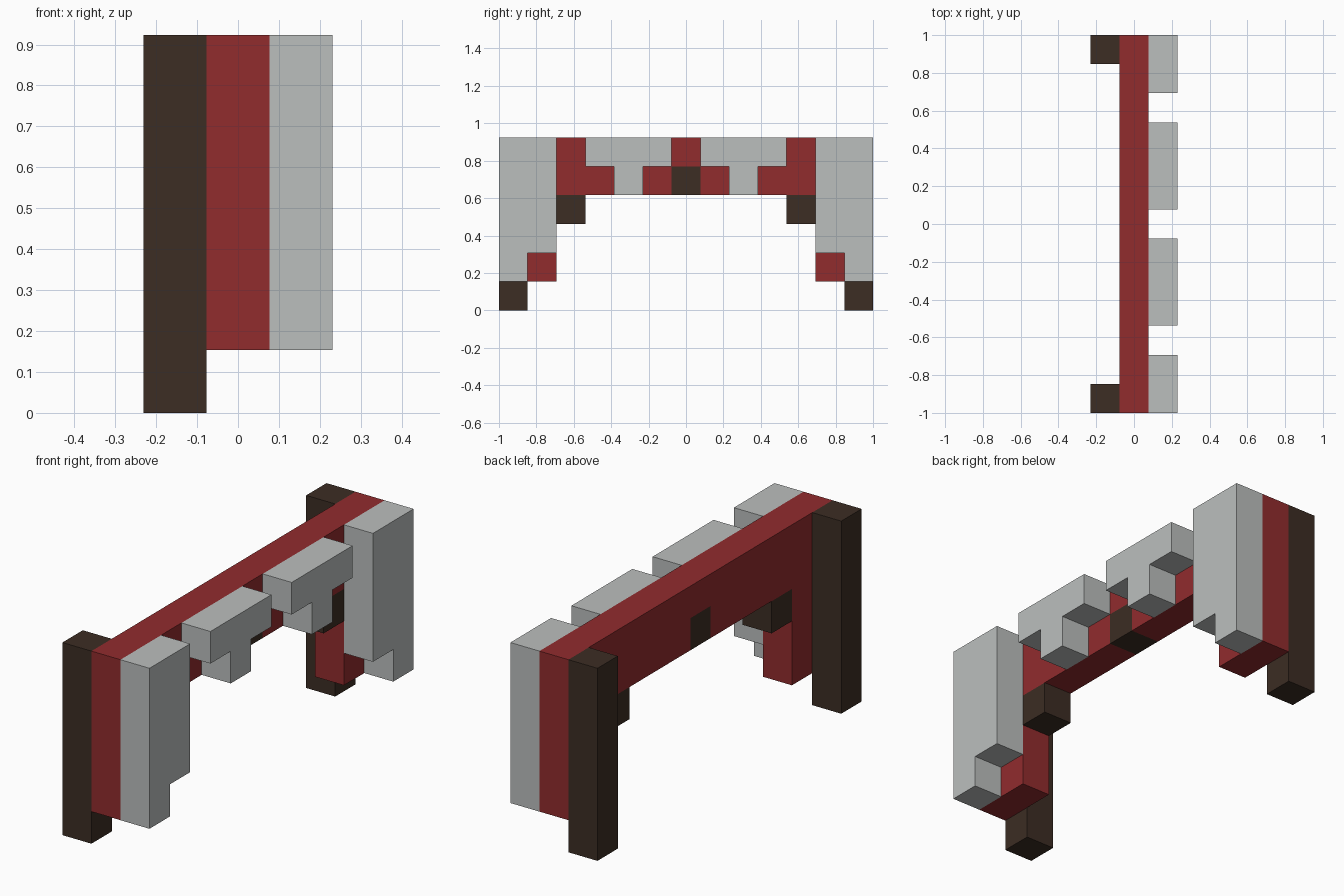
import bpy, bmesh

if "Cube" in bpy.data.objects:
    bpy.data.objects.remove(bpy.data.objects["Cube"], do_unlink=True)

CELL = 2 / 13  # the model is built on a block grid, 13 cells long


def material(name, rgb):
    mat = bpy.data.materials.new(name)
    mat.use_nodes = True
    mat.diffuse_color = (*rgb, 1)
    mat.node_tree.nodes["Principled BSDF"].inputs["Base Color"].default_value = (*rgb, 1)
    return mat


grey = material("pale grey", (0.50, 0.52, 0.515))
red = material("deep red", (0.285, 0.025, 0.027))
brown = material("dark brown", (0.045, 0.026, 0.017))


def slab(name, outline, layer, mat):
    """Extrude a side outline (y, z in cells) across one layer of x."""
    bm = bmesh.new()
    x = (layer - 0.5) * CELL
    face = bm.faces.new([bm.verts.new((x, y * CELL, z * CELL)) for y, z in outline])
    side = bmesh.ops.extrude_face_region(bm, geom=[face])["geom"]
    bmesh.ops.translate(bm, vec=(CELL, 0, 0),
                        verts=[v for v in side if isinstance(v, bmesh.types.BMVert)])
    bmesh.ops.recalc_face_normals(bm, faces=bm.faces)
    mesh = bpy.data.meshes.new(name)
    bm.to_mesh(mesh)
    bm.free()
    mesh.materials.append(mat)
    obj = bpy.data.objects.new(name, mesh)
    bpy.context.collection.objects.link(obj)


def block(y0, y1, z0, z1):
    return [(y0, z0), (y1, z0), (y1, z1), (y0, z1)]


# Red arch, notched under the middle for the keystone
half = [(0.5, 5), (0.5, 4), (4.5, 4), (4.5, 1), (6.5, 1), (6.5, 6)]
slab("red_arch", half + [(-y, z) for y, z in reversed(half)], 0, red)
slab("keystone", block(-0.5, 0.5, 4, 5), 0, brown)

# Parts repeated at the front and back ends
stepped_leg = [(4.5, 2), (5.5, 2), (5.5, 1), (6.5, 1), (6.5, 6), (4.5, 6)]
tee = [(0.5, 5), (1.5, 5), (1.5, 4), (2.5, 4), (2.5, 5), (3.5, 5), (3.5, 6), (0.5, 6)]
for end, s in (("front", -1), ("back", 1)):
    for part, outline, layer, mat in (
            ("post", block(5.5, 6.5, 0, 6), -1, brown),
            ("corner_bracket", block(3.5, 4.5, 3, 4), 0, brown),
            ("grey_leg", stepped_leg, 1, grey),
            ("grey_tee", tee, 1, grey)):
        slab(f"{end}_{part}", [(y * s, z) for y, z in outline], layer, mat)
